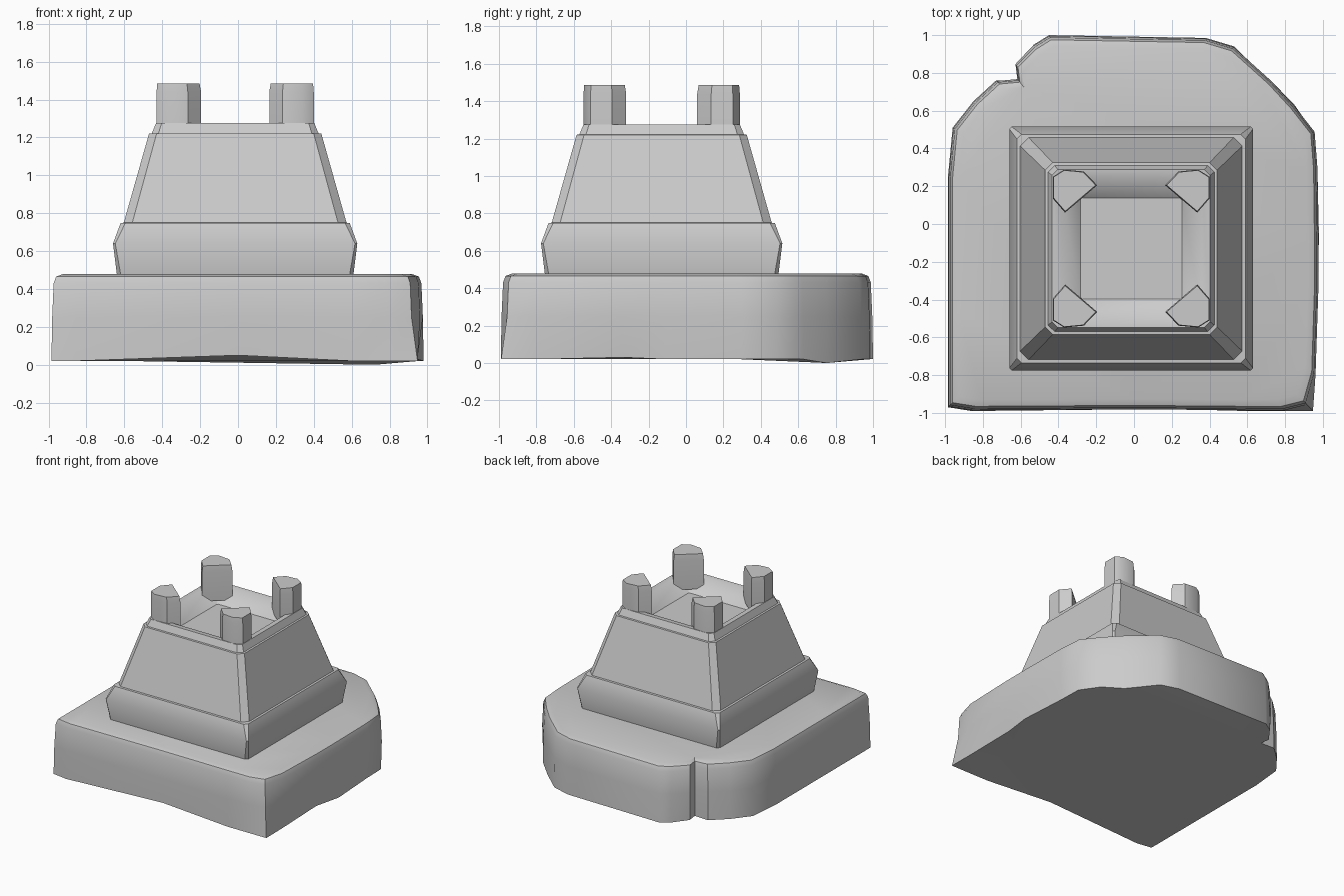
import bpy, bmesh

if "Cube" in bpy.data.objects:
    bpy.data.objects.remove(bpy.data.objects["Cube"])


def loft(name, rings, angle=35):
    """Skin a stack of equal-length point rings and cap both ends."""
    bm = bmesh.new()
    rows = [[bm.verts.new(p) for p in ring] for ring in rings]
    n = len(rows[0])
    for a, b in zip(rows, rows[1:]):
        for i in range(n):
            j = (i + 1) % n
            bm.faces.new((a[i], a[j], b[j], b[i]))
    caps = [bm.faces.new(rows[0][::-1]), bm.faces.new(rows[-1])]
    bmesh.ops.triangulate(bm, faces=caps)
    bmesh.ops.recalc_face_normals(bm, faces=bm.faces)
    mesh = bpy.data.meshes.new(name)
    bm.to_mesh(mesh)
    bm.free()
    ob = bpy.data.objects.new(name, mesh)
    bpy.context.collection.objects.link(ob)
    bpy.ops.object.select_all(action='DESELECT')
    ob.select_set(True)
    bpy.context.view_layer.objects.active = ob
    bpy.ops.object.shade_smooth_by_angle(angle=angle * 3.14159 / 180)
    return ob


# Worn foundation slab: x, y, inward wear at the bottom, bottom height
outline = [
    (-.985, -.97, 0, .02), (-.86, -.99, 0, .02), (0, -.985, .01, .05),
    (.6, -.99, 0, .02), (.80, -.99, 0, .02), (.92, -.96, -.03, .02),
    (.965, -.80, .02, .02), (.98, -.35, .04, .03), (.98, -.1, 0, .02),
    (.975, .3, .02, .02), (.96, .49, .01, .02), (.85, .63, 0, .02),
    (.73, .76, .01, .0), (.53, .94, 0, .02), (.38, .985, 0, .02),
    (-.45, 1.0, 0, .02), (-.53, .95, 0, .02), (-.63, .85, .02, .02),
    (-.62, .77, .02, .02), (-.73, .76, 0, .02), (-.85, .65, 0, .02),
    (-.96, .51, 0, .02), (-.985, .25, 0, .02), (-.985, -.5, 0, .02),
]


def slab_ring(inset, z):
    return [(x * (1 - inset), y * (1 - inset), z) for x, y, w, b in outline]


bottom = [(x * (1 - w), y * (1 - w), b) for x, y, w, b in outline]
loft("foundation_slab", [bottom, slab_ring(.004, .25), slab_ring(.012, .43),
                         slab_ring(.025, .465), slab_ring(.06, .478)])

# Tapered square pedestal with a shallow dished top
CX, CY = -.015, -.13


def square_ring(h, c, z):
    pts = [(h, -h + c), (h, h - c), (h - c, h), (-h + c, h),
           (-h, h - c), (-h, -h + c), (-h + c, -h), (h - c, -h)]
    return [(CX + x, CY + y, z) for x, y in pts]


profile = [(.62, .03, .44), (.625, .02, .48), (.645, .012, .64),
           (.605, .025, .748), (.588, .045, .75), (.455, .04, 1.22),
           (.44, .035, 1.222), (.418, .03, 1.275), (.375, .03, 1.272),
           (.268, .01, 1.17)]
loft("pedestal", [square_ring(*p) for p in profile])

# Four stubby corner posts, mirrored about the pedestal centre
post = [(.415, .265), (.415, .38), (.355, .418), (.25, .408),
        (.18, .335), (.35, .19)]
for sx, side in ((-1, "left"), (1, "right")):
    for sy, end in ((-1, "front"), (1, "back")):
        def ring(z, s=1.0):
            return [(CX + sx * (.34 + (x - .34) * s),
                     CY + sy * (.34 + (y - .34) * s), z) for x, y in post]
        loft(f"{end}_{side}_post",
             [ring(1.2), ring(1.44), ring(1.485, .95)], 40)
